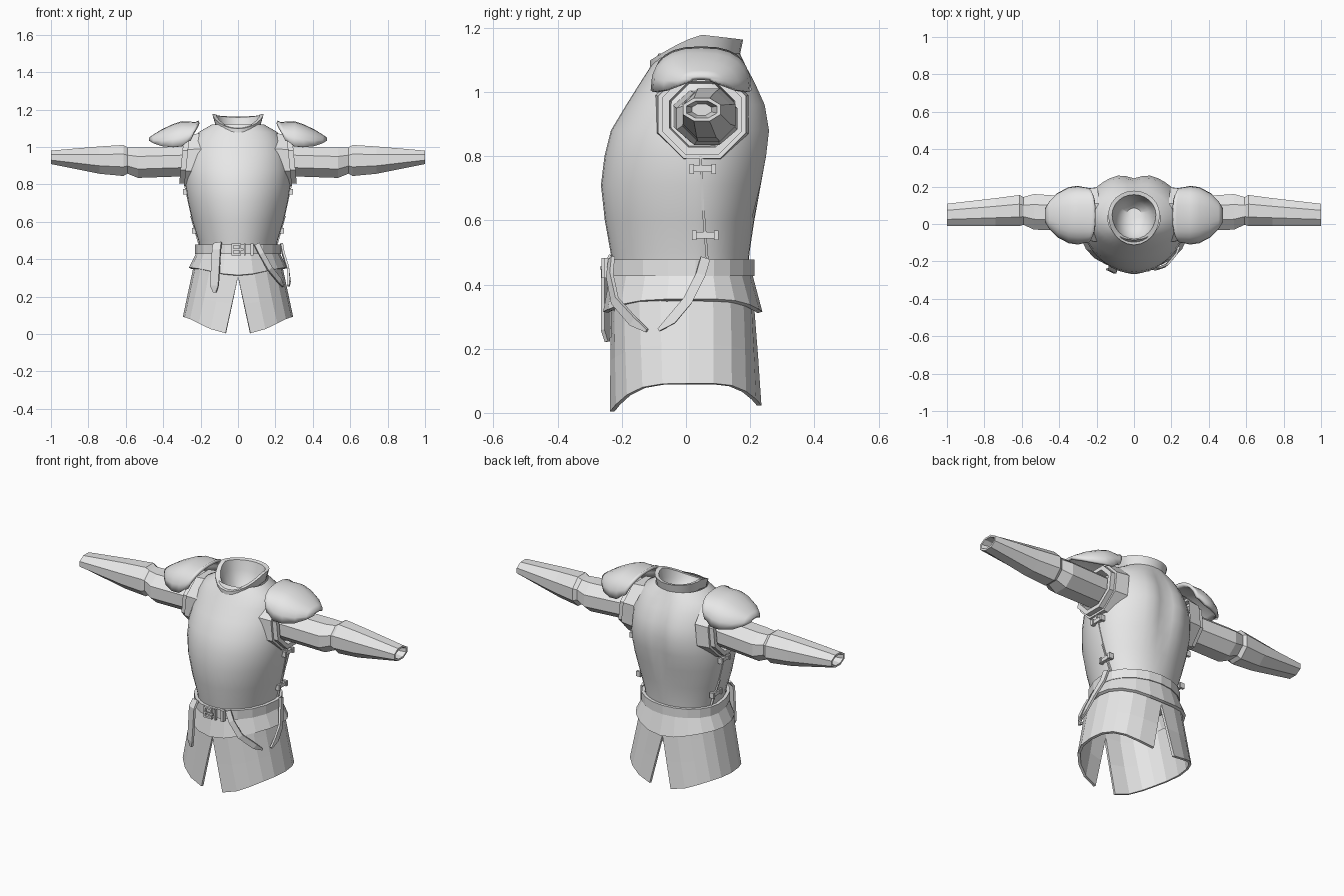
import bpy, bmesh, math
from mathutils import Vector

cube = bpy.data.objects.get("Cube")
if cube:
    bpy.data.objects.remove(cube, do_unlink=True)

steel = bpy.data.materials.new("plain_steel")
steel.use_nodes = True
GREY = (0.8, 0.8, 0.8, 1)
steel.diffuse_color = GREY
steel.node_tree.nodes["Principled BSDF"].inputs["Base Color"].default_value = GREY


def finish(name, bm, mirror=False, thick=0, smooth=None, offset=-1):
    me = bpy.data.meshes.new(name)
    bm.to_mesh(me)
    bm.free()
    me.materials.append(steel)
    ob = bpy.data.objects.new(name, me)
    bpy.context.collection.objects.link(ob)
    if smooth:
        bpy.ops.object.select_all(action='DESELECT')
        ob.select_set(True)
        bpy.context.view_layer.objects.active = ob
        bpy.ops.object.shade_smooth_by_angle(angle=math.radians(smooth))
    if mirror:
        ob.modifiers.new("Mirror", 'MIRROR')
    if thick:
        mod = ob.modifiers.new("Thickness", 'SOLIDIFY')
        mod.thickness = thick
        mod.offset = offset
    return ob


def loft(name, rings, closed=True, cap_start=False, cap_end=False, **kw):
    bm = bmesh.new()
    rows = [[bm.verts.new(p) for p in ring] for ring in rings]
    n = len(rows[0])
    for a, b in zip(rows, rows[1:]):
        for j in range(n if closed else n - 1):
            k = (j + 1) % n
            bm.faces.new((a[j], a[k], b[k], b[j]))
    if cap_start:
        bm.faces.new(rows[0][::-1])
    if cap_end:
        bm.faces.new(rows[-1])
    return finish(name, bm, **kw)


def signed_pow(v, p):
    return math.copysign(abs(v) ** p, v)


def oval(z, hx, front, back, n=32, mid=0.03, p=1.0, shape=None):
    """Horizontal ring; shape(sin, x, y) may return a new (y, z)."""
    pts = []
    for i in range(n):
        a = math.tau * i / n
        s = signed_pow(math.sin(a), p)
        x = hx * signed_pow(math.cos(a), p)
        y = mid + s * ((back - mid) if s > 0 else (mid - front))
        pts.append((x, *shape(s, x, y)) if shape else (x, y, z))
    return pts


def side_ring(x, yc, zc, ry, rz, n=8, lean=0):
    """Ring around the x axis with flat top; lean tilts it inward at the top."""
    k = 1 / math.cos(math.pi / n)
    pts = []
    for i in range(n):
        a = math.tau * (i + 0.5) / n
        dz = rz * k * math.sin(a)
        pts.append((x - lean * dz, yc + ry * k * math.cos(a), zc + dz))
    return pts


# Cuirass with a spine groove in the back
def torso_ring(z, hx, front, back):
    depth = 0.028 * max(0, 1 - ((z - 0.88) / 0.25) ** 2)

    def shape(s, x, y):
        return (y - depth * math.exp(-(x / 0.05) ** 2) if s > 0 else y), z
    return oval(z, hx, front, back, n=40, shape=shape)


torso = [(.42, .2, -.222, .19), (.50, .212, -.235, .198), (.60, .243, -.253, .213),
         (.71, .268, -.265, .243), (.80, .281, -.254, .262), (.88, .278, -.234, .272),
         (.96, .264, -.186, .258), (1.03, .242, -.142, .225), (1.08, .21, -.11, .195),
         (1.12, .14, -.085, .17)]
loft("cuirass", [torso_ring(*r) for r in torso], cap_start=True, smooth=40)


# Collar, dipping at the front, with a closed hollow inside
def collar_ring(hx, front, back, top, dip):
    def shape(s, x, y):
        return y, top - dip * max(0, -s) ** 1.3 - 0.015 * max(0, s)
    return oval(0, hx, front, back, n=24, mid=0.05, shape=shape)


collar = [(.12, -.112, .165, 1.115, .06), (.138, -.112, .178, 1.178, .08),
          (.117, -.08, .157, 1.174, .07), (.105, -.065, .145, 1.12, .05),
          (.08, -.035, .12, 1.05, 0), (.04, .01, .085, 1.02, 0)]
loft("collar", [collar_ring(*r) for r in collar], cap_end=True, smooth=40)

# Belt, flared hip plate and split skirt
loft("belt", [oval(z, .229, -.25, .213, n=20) for z in (.427, .478)], thick=.018)


def hip_edge(s, x, y):
    return y, 0.355 - 0.04 * abs(s) ** 4


loft("hip_plate", [oval(0, .262, -.258, .238, n=20, shape=hip_edge),
                   oval(.435, .222, -.236, .206, n=20)], thick=.016)


def skirt_row(f, n=10):
    """f runs from 0 at the hem to 1 at the waist."""
    start = math.radians(80 + 10 * min(1, f / 0.85))
    hx, front, back = .295 - .057 * f, -.24 + .008 * f, .238 - .028 * f
    pts = []
    for i in range(n + 1):
        a = -start + 2 * start * i / n
        s = math.sin(a)
        x = hx * max(0, math.cos(a)) ** 0.85
        y = 0.01 + signed_pow(s, 0.85) * ((back - 0.01) if s > 0 else (0.01 - front))
        hem = 0.092 * (1 - abs(s) ** 3.2) + (0.02 * s * s if s > 0 else 0)
        pts.append((x, y, hem + (0.36 - hem) * f))
    return pts


loft("skirt", [skirt_row(f) for f in (0, .45, .85, 1)], closed=False, mirror=True, thick=.014)

# Sleeves with an elbow groove and hollow cuffs
sleeve = [(.24, .05, .925, .09, .08), (.535, .065, .916, .095, .081),
          (.592, .07, .928, .074, .07), (.612, .072, .928, .083, .083),
          (.74, .064, .93, .074, .073), (1, .049, .945, .059, .036),
          (1, .049, .945, .048, .026), (.94, .049, .945, .03, .018)]
loft("sleeves", [side_ring(*r) for r in sleeve], cap_end=True, mirror=True)

# Stepped armhole rims
rim = [(.2, .145), (.275, .137), (.275, .125), (.302, .125), (.302, .102), (.24, .095)]
loft("armhole_rims", [side_ring(x, .05, .93, r, r, lean=.1) for x, r in rim], mirror=True)


# Shoulder plates
def shoulder_arc(x, w, top, low, n=12):
    pts = []
    for i in range(n + 1):
        a = math.pi * i / n
        h = math.sin(a) ** 0.8
        pts.append((x + (.04 * (1 - h) if x < .3 else 0),
                    .047 + w * signed_pow(math.cos(a), .8), low + (top - low) * h))
    return pts


plate = [(.212, .148, 1.142, 1.035), (.228, .15, 1.134, 1.03), (.30, .157, 1.138, 1.005),
         (.35, .15, 1.122, 1), (.41, .118, 1.093, 1.005), (.452, .075, 1.067, 1.02),
         (.477, .035, 1.05, 1.035)]
loft("shoulder_plates", [shoulder_arc(*r) for r in plate], closed=False, mirror=True,
     thick=.016, smooth=40)


# Hanging straps
def strap(name, points, width, thick=.012):
    pts = [Vector(p) for p in points]
    left, right = [], []
    for i, p in enumerate(pts):
        along = pts[min(i + 1, len(pts) - 1)] - pts[max(i - 1, 0)]
        side = along.cross(Vector((p.x, p.y - .02, 0))).normalized()
        w = width * (.3 if i == len(pts) - 1 else 1) / 2
        left.append(p - side * w)
        right.append(p + side * w)
    loft(name, [left, right], closed=False, thick=thick, offset=0)


strap("belt_end", [(-.11, -.225, .487), (-.115, -.25, .45), (-.12, -.25, .36),
                   (-.126, -.25, .26), (-.124, -.245, .222)], .048)
strap("front_strap", [(.1, -.232, .482), (.125, -.238, .43), (.17, -.222, .35),
                      (.222, -.165, .285), (.24, -.122, .256)], .03)
strap("side_strap", [(.232, .06, .482), (.242, .045, .43), (.268, .005, .35),
                     (.274, -.045, .29), (.27, -.085, .258)], .03)


# Boxes for buckle, clasps and side seam
def boxes(name, parts, mirror=False):
    bm = bmesh.new()
    for centre, size, *shear in parts:
        made = bmesh.ops.create_cube(bm, size=1)["verts"]
        for v in made:
            z = v.co.z
            v.co = Vector(centre) + Vector(a * b for a, b in zip(v.co, size))
            if shear:
                v.co += Vector(shear[0]) * z
    finish(name, bm, mirror=mirror)


boxes("buckle", [((x, -.256, .452), (.01, .014, .062)) for x in (-.03, .012, .036)]
      + [((-.008, -.256, z), (.05, .014, .01)) for z in (.426, .478)]
      + [((0, -.264, .452), (.06, .008, .009)), ((.075, -.245, .452), (.018, .02, .062))])

clasps = []
for x, y, z in ((.276, .052, .76), (.229, .06, .553)):
    clasps.append(((x, y, z), (.022, .075, .02)))
    clasps += [((x + .004, y + d, z), (.026, .014, .03)) for d in (-.034, .034)]
boxes("side_clasps", clasps, mirror=True)
boxes("side_seam", [((.264, .049, .715), (.012, .008, .17), (.038, -.008, 0)),
                    ((.228, .06, .555), (.012, .008, .15), (.043, -.012, 0))], mirror=True)
